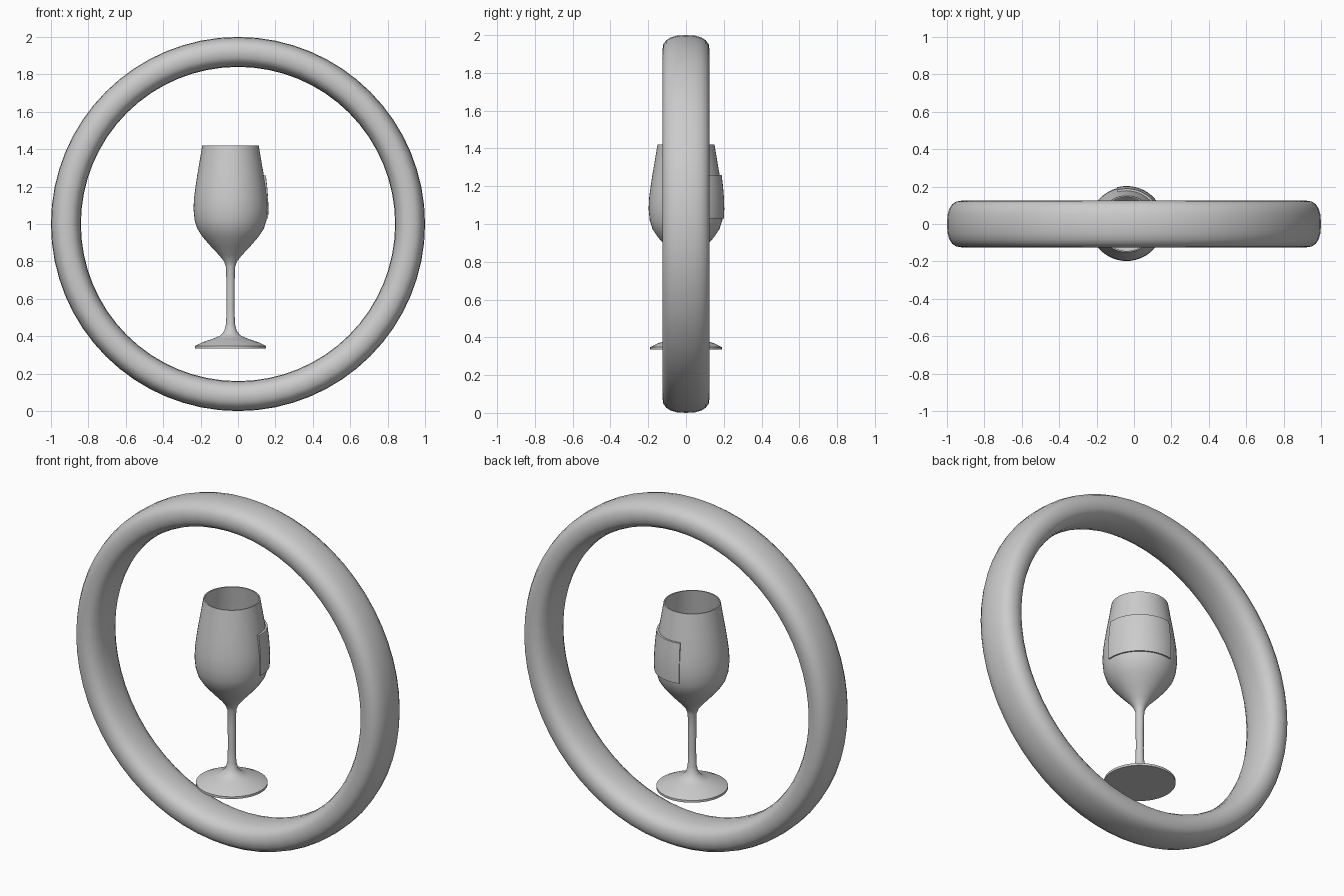
import bpy
from math import sin, cos, pi, radians, copysign

if "Cube" in bpy.data.objects:
    bpy.data.objects.remove(bpy.data.objects["Cube"])

GLASS_X = -0.04


def sweep(name, profile, start=0, end=360, steps=48, closed=False, axis='Z', loc=(0, 0, 0)):
    """Turn a (radius, height) profile around an axis; radius 0 makes a pole."""
    full = abs(end - start) >= 360
    rows = steps if full else steps + 1
    verts, rings = [], []
    for r, h in profile:
        ring = []
        for i in range(1 if r == 0 else rows):
            a = radians(start + (end - start) * i / steps)
            x, y, z = r * cos(a), r * sin(a), h
            if axis == 'Y':
                x, y, z = x, -z, y
            ring.append(len(verts))
            verts.append((x, y, z))
        rings.append(ring * rows if r == 0 else ring)
    faces = []
    n = len(rings)
    for j in range(n if closed else n - 1):
        a, b = rings[j], rings[(j + 1) % n]
        for i in range(steps):
            k = (i + 1) % rows
            face = list(dict.fromkeys((a[i], a[k], b[k], b[i])))
            if len(face) > 2:
                faces.append(face)
    if closed and not full:
        faces.append([r[0] for r in rings])
        faces.append([r[-1] for r in reversed(rings)])
    mesh = bpy.data.meshes.new(name)
    mesh.from_pydata(verts, [], faces)
    mesh.update()
    ob = bpy.data.objects.new(name, mesh)
    ob.location = loc
    bpy.context.collection.objects.link(ob)
    bpy.ops.object.select_all(action='DESELECT')
    ob.select_set(True)
    bpy.context.view_layer.objects.active = ob
    bpy.ops.object.shade_smooth_by_angle(angle=radians(40))
    return ob


# Upright ring with a softly squared oval cross-section
section = []
for i in range(20):
    c, s = cos(2 * pi * i / 20), sin(2 * pi * i / 20)
    section.append((0.92 + 0.08 * copysign(abs(c) ** 0.8, c),
                    0.125 * copysign(abs(s) ** 0.8, s)))
sweep("ring_frame", section, steps=64, closed=True, axis='Y', loc=(0, 0, 1))

# Wine glass: foot, stem, outer bowl, rim, then the inside of the bowl
glass = [(0, 0.335), (0.19, 0.335), (0.19, 0.348), (0.15, 0.368), (0.09, 0.388),
         (0.055, 0.403), (0.034, 0.427), (0.024, 0.465), (0.021, 0.55), (0.022, 0.68),
         (0.024, 0.77), (0.035, 0.8), (0.06, 0.832), (0.105, 0.88), (0.15, 0.932),
         (0.178, 0.975), (0.192, 1.02), (0.198, 1.08), (0.195, 1.14), (0.187, 1.2),
         (0.178, 1.26), (0.166, 1.33), (0.151, 1.42),
         (0.144, 1.42), (0.159, 1.33), (0.171, 1.26), (0.187, 1.14), (0.19, 1.08),
         (0.184, 1.02), (0.17, 0.98), (0.142, 0.937), (0.097, 0.888), (0.05, 0.84), (0, 0.82)]
sweep("wine_glass", glass, loc=(GLASS_X, 0, 0))

# Thin curved label on the right and back of the bowl
label = [(0.192, 1.03), (0.201, 1.03), (0.203, 1.08), (0.201, 1.14), (0.196, 1.2),
         (0.189, 1.26), (0.176, 1.26), (0.185, 1.2), (0.193, 1.14), (0.196, 1.08)]
sweep("bowl_label", label, start=-6, end=105, steps=18, closed=True, loc=(GLASS_X, 0, 0))
